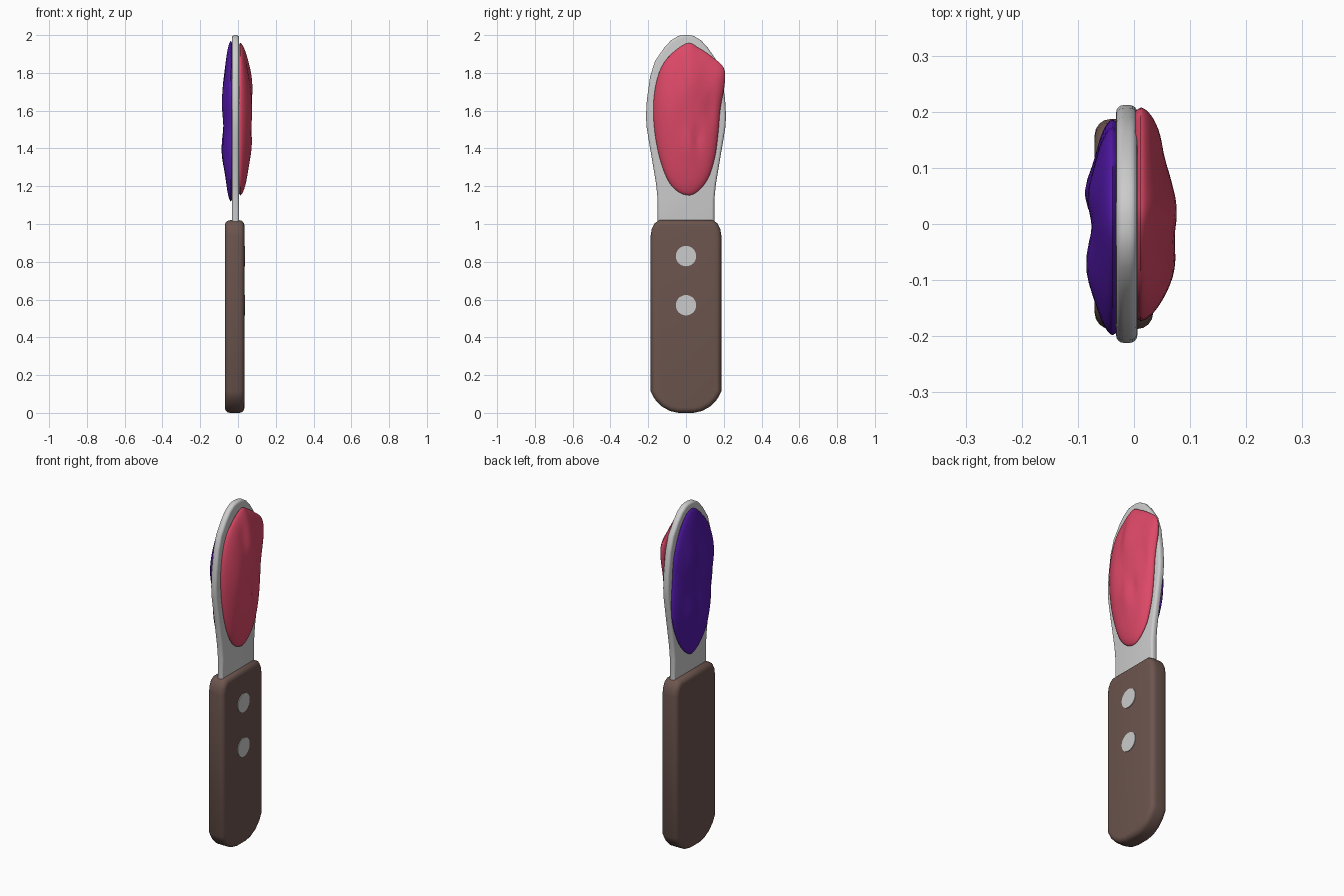
import bpy, bmesh, math
from mathutils import Vector

if "Cube" in bpy.data.objects:
    bpy.data.objects.remove(bpy.data.objects["Cube"])


def material(name, rgb):
    m = bpy.data.materials.new(name)
    m.diffuse_color = (*rgb, 1)
    m.use_nodes = True
    m.node_tree.nodes["Principled BSDF"].inputs["Base Color"].default_value = m.diffuse_color
    return m


def finish(bm, name, mat=None, angle=40):
    bmesh.ops.recalc_face_normals(bm, faces=bm.faces[:])
    me = bpy.data.meshes.new(name)
    bm.to_mesh(me)
    bm.free()
    ob = bpy.data.objects.new(name, me)
    bpy.context.collection.objects.link(ob)
    if mat:
        me.materials.append(mat)
    bpy.ops.object.select_all(action='DESELECT')
    ob.select_set(True)
    bpy.context.view_layer.objects.active = ob
    bpy.ops.object.shade_smooth_by_angle(angle=math.radians(angle))
    return ob


def slab(name, half, x0, x1, rim, mat=None):
    """Mirror a half outline (y, z), extrude it along x and round its rims."""
    outline = half + [(-y, z) for y, z in reversed(half)]
    bm = bmesh.new()
    face = bm.faces.new([bm.verts.new((x0, y, z)) for y, z in outline])
    ext = bmesh.ops.extrude_face_region(bm, geom=[face], use_keep_orig=True)
    verts = [v for v in ext['geom'] if isinstance(v, bmesh.types.BMVert)]
    bmesh.ops.translate(bm, verts=verts, vec=(x1 - x0, 0, 0))
    rims = [e for e in bm.edges
            if abs(e.verts[0].co.x - e.verts[1].co.x) < 1e-5]
    bmesh.ops.bevel(bm, geom=rims, offset=rim, segments=4, profile=0.5,
                    affect='EDGES', clamp_overlap=True)
    return finish(bm, name, mat)


def smooth_loop(pts, steps=5):
    """Closed Catmull-Rom curve through the points."""
    p, n, out = [Vector(q) for q in pts], len(pts), []
    for i in range(n):
        a, b, c, d = (p[(i + k) % n] for k in (-1, 0, 1, 2))
        for s in range(steps):
            t = s / steps
            out.append(0.5 * (2 * b + (c - a) * t + (2 * a - 5 * b + 4 * c - d) * t * t
                              + (3 * b - a - 3 * c + d) * t ** 3))
    return out


def spread(name, outline, base, side, height, lumps, mat, rings=16):
    """Lumpy dome on a blade face; lumps are (y, z, size_y, size_z, amount)."""
    loop, mid = smooth_loop(outline), Vector((0, 1.55))

    def point(p, r):
        h = height + sum(a * math.exp(-((p.x - y) / sy) ** 2 - ((p.y - z) / sz) ** 2)
                         for y, z, sy, sz, a in lumps)
        return (base + side * (0.006 + h * (1 - r ** 3) ** 0.6), p.x, p.y)

    bm = bmesh.new()
    levels = [[bm.verts.new((base - side * 0.004, *mid.lerp(p, 0.97))) for p in loop]]
    for k in range(rings):
        r = math.cos(k / rings * math.pi / 2) ** 0.8
        levels.append([bm.verts.new(point(mid.lerp(p, r), r)) for p in loop])
    n = len(loop)
    for lo, hi in zip(levels, levels[1:]):
        for i in range(n):
            j = (i + 1) % n
            bm.faces.new((lo[i], lo[j], hi[j], hi[i]))
    tip = bm.verts.new(point(mid, 0))
    for i in range(n):
        bm.faces.new((levels[-1][i], levels[-1][(i + 1) % n], tip))
    bm.faces.new(levels[0])
    return finish(bm, name, mat, 60)


brown = material("brown_wood", (0.15, 0.09, 0.075))
pink = material("pink_jam", (0.72, 0.065, 0.135))
purple = material("purple_jam", (0.09, 0.01, 0.42))

# Handle
slab("handle", [(0.04, 0), (0.085, 0.01), (0.13, 0.035), (0.165, 0.072), (0.187, 0.113),
                (0.187, 0.94), (0.181, 0.975), (0.165, 1.005), (0.14, 1.02)],
     -0.07, 0.034, 0.028, brown)

# Blade
slab("blade", [(0.15, 0.96), (0.15, 1.13), (0.158, 1.21), (0.178, 1.33), (0.196, 1.435),
               (0.208, 1.51), (0.212, 1.57), (0.207, 1.66), (0.19, 1.78), (0.165, 1.86),
               (0.118, 1.93), (0.08, 1.972), (0.042, 1.995), (0.015, 2.0)],
     -0.032, 0.006, 0.014)

# Rivets on the right face
for i, z in enumerate((0.57, 0.83)):
    bpy.ops.mesh.primitive_cylinder_add(vertices=32, radius=0.054, depth=0.02,
                                        location=(0.028, 0, z),
                                        rotation=(0, math.pi / 2, 0))
    rivet = bpy.context.object
    rivet.name = f"rivet_{i + 1}"
    bpy.ops.object.shade_smooth_by_angle()

# Pink spread on the right face
spread("pink_spread",
       [(0, 1.955), (0.07, 1.93), (0.137, 1.885), (0.198, 1.83), (0.206, 1.75), (0.182, 1.61),
        (0.17, 1.475), (0.15, 1.34), (0.105, 1.22), (0.02, 1.152), (-0.075, 1.2),
        (-0.137, 1.34), (-0.17, 1.53), (-0.165, 1.71), (-0.115, 1.857)],
       0.006, 1, 0.05,
       [(0.03, 1.76, 0.06, 0.15, 0.018), (-0.08, 1.6, 0.07, 0.2, 0.014),
        (0.06, 1.46, 0.025, 0.07, -0.012), (0.02, 1.42, 0.05, 0.1, 0.012),
        (0.13, 1.62, 0.03, 0.1, -0.008), (-0.03, 1.82, 0.02, 0.07, -0.008)], pink)

# Purple spread on the left face
spread("purple_spread",
       [(0, 1.968), (-0.11, 1.88), (-0.175, 1.77), (-0.198, 1.65), (-0.172, 1.5),
        (-0.162, 1.35), (-0.11, 1.2), (0, 1.12), (0.1, 1.19), (0.165, 1.32),
        (0.186, 1.45), (0.175, 1.62), (0.16, 1.75), (0.095, 1.9)],
       -0.032, -1, 0.036,
       [(0.06, 1.38, 0.05, 0.11, 0.017), (-0.08, 1.36, 0.06, 0.1, 0.014),
        (-0.08, 1.66, 0.06, 0.13, 0.014), (0.05, 1.7, 0.05, 0.12, 0.011),
        (0, 1.5, 0.025, 0.2, -0.008)], purple)
